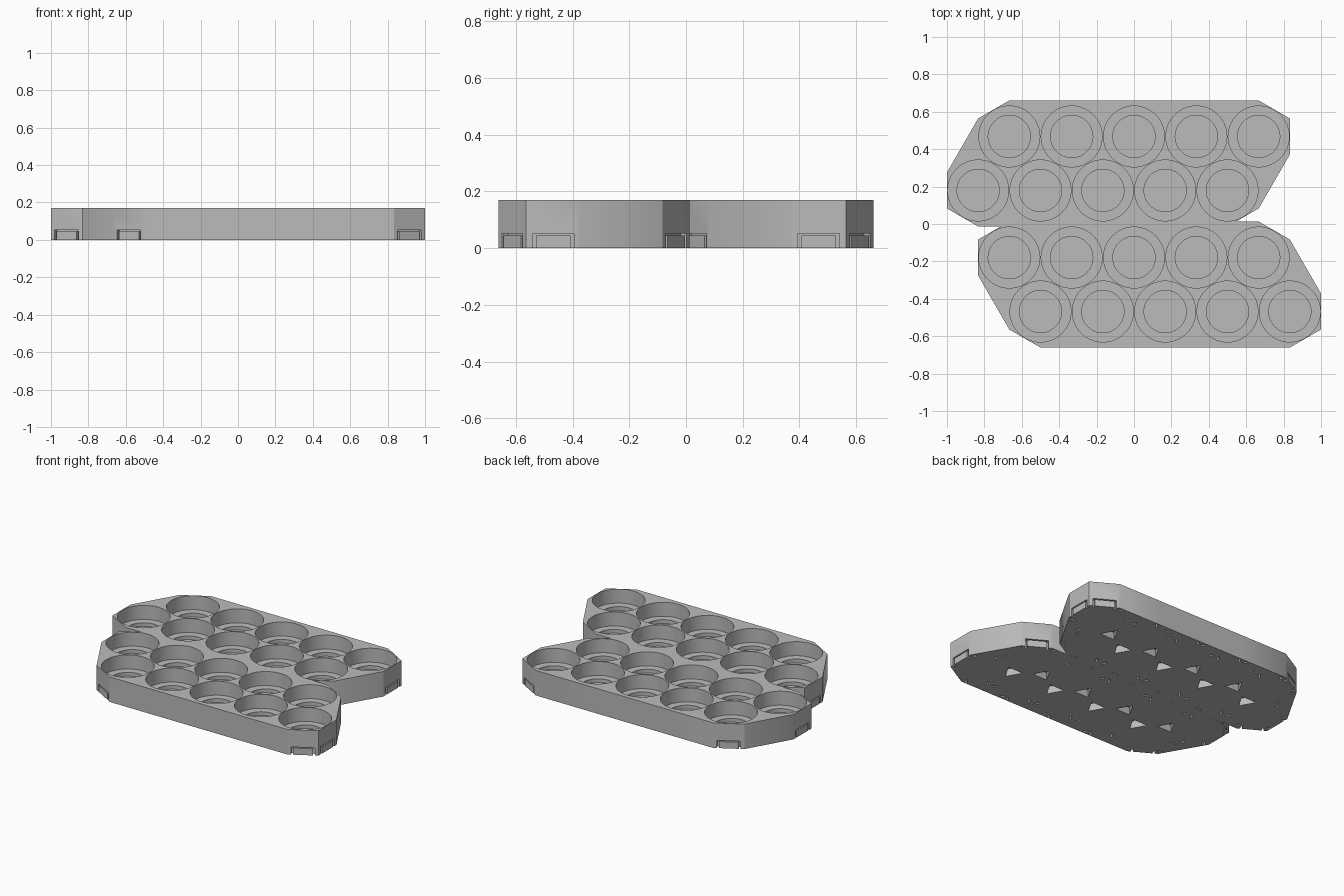
import bpy, bmesh
from math import sin, cos, pi, sqrt, radians
from mathutils import Vector, Matrix

if "Cube" in bpy.data.objects:
    bpy.data.objects.remove(bpy.data.objects["Cube"], do_unlink=True)

PITCH = 1 / 3                  # flat-to-flat width of one cell
APOTHEM = PITCH / 2
CORNER = PITCH / sqrt(3)
ROW = PITCH * sqrt(3) / 2
HEIGHT = 0.17

grey = bpy.data.materials.new("plain grey")
grey.use_nodes = True
grey.diffuse_color = (0.5, 0.5, 0.5, 1)
grey.node_tree.nodes["Principled BSDF"].inputs["Base Color"].default_value = (0.5, 0.5, 0.5, 1)


def ring(center, radius, z, count, turn=0.0):
    return [Vector((center.x + radius * cos(turn + 2 * pi * i / count),
                    center.y + radius * sin(turn + 2 * pi * i / count), z))
            for i in range(count)]


def loft(bm, rings):
    """Closed solid through a stack of matching rings."""
    loops = [[bm.verts.new(p) for p in r] for r in rings]
    n = len(loops[0])
    for a, b in zip(loops, loops[1:]):
        for i in range(n):
            j = (i + 1) % n
            bm.faces.new((a[i], a[j], b[j], b[i]))
    bm.faces.new(loops[0][::-1])
    bm.faces.new(loops[-1])


def make_object(name, bm):
    bmesh.ops.recalc_face_normals(bm, faces=bm.faces)
    mesh = bpy.data.meshes.new(name)
    bm.to_mesh(mesh)
    bm.free()
    mesh.materials.append(grey)
    obj = bpy.data.objects.new(name, mesh)
    bpy.context.collection.objects.link(obj)
    return obj


def slab(name, cells):
    """Joined hexagons as one outline, raised to full height."""
    bm = bmesh.new()
    for c in cells:
        bm.faces.new([bm.verts.new(p) for p in ring(c, CORNER, 0, 6, pi / 6)])
    bmesh.ops.remove_doubles(bm, verts=bm.verts, dist=0.001)
    bmesh.ops.dissolve_faces(bm, faces=bm.faces[:], use_verts=True)
    raised = bmesh.ops.extrude_face_region(bm, geom=bm.faces[:], use_keep_orig=True)
    tops = [v for v in raised["geom"] if isinstance(v, bmesh.types.BMVert)]
    bmesh.ops.translate(bm, verts=tops, vec=(0, 0, HEIGHT))
    return make_object(name, bm)


def add_pocket(bm, c):
    """Round stepped well."""
    steps = [(0.163, HEIGHT + 0.02), (0.163, 0.075), (0.113, 0.075), (0.113, 0.05)]
    loft(bm, [ring(c, r, z, 64) for r, z in steps])


def add_clip_slot(bm, c, angle):
    """Narrow arched slot around a clip tab in an outer wall."""
    w, t, top = 0.073, 0.012, 0.052
    half = [(w, -0.01), (w, top), (-w, top), (-w, -0.01),
            (t - w, -0.01), (t - w, top - 0.007), (w - t, top - 0.007), (w - t, -0.01)]
    spin = Matrix.Rotation(angle, 3, 'Z')
    loft(bm, [[spin @ Vector((d, s, z)) + c for s, z in half]
              for d in (APOTHEM - 0.025, APOTHEM + 0.01)])


def has_cell(cells, p):
    return any((p - c).length < 0.01 for c in cells)


def tray(name, cells):
    body = slab(name, cells)
    bm = bmesh.new()
    for c in cells:
        add_pocket(bm, c)
        for k in range(6):
            a = k * pi / 3
            step = Vector((cos(a), sin(a), 0)) * PITCH
            if not has_cell(cells, c + step):
                add_clip_slot(bm, c, a)
        # Triangular sockets under the points where three cells meet
        for a in (pi / 6, pi / 2):
            sides = [Vector((cos(a + s), sin(a + s), 0)) * PITCH for s in (-pi / 6, pi / 6)]
            if all(has_cell(cells, c + s) for s in sides):
                p = c + Vector((cos(a), sin(a), 0)) * CORNER
                loft(bm, [ring(p, 0.065, z, 3, a) for z in (-0.01, 0.05)])
    cutter = make_object(name + "_cutter", bm)
    cutter.hide_render = True

    cut = body.modifiers.new("cut", 'BOOLEAN')
    cut.operation = 'DIFFERENCE'
    cut.solver = 'EXACT'
    cut.object = cutter
    bpy.ops.object.select_all(action='DESELECT')
    body.select_set(True)
    bpy.context.view_layer.objects.active = body
    bpy.ops.object.modifier_apply(modifier=cut.name)
    bpy.data.objects.remove(cutter, do_unlink=True)
    bpy.ops.object.shade_smooth_by_angle(angle=radians(30))


def row(first_x, y):
    return [Vector((first_x + i * PITCH, y, 0)) for i in range(5)]


# Two interlocking trays, each with two staggered rows of cells
OUTER = 0.468
tray("back_tray", row(-2 * PITCH, OUTER) + row(-2.5 * PITCH, OUTER - ROW))
tray("front_tray", row(-2 * PITCH, ROW - OUTER) + row(-1.5 * PITCH, -OUTER))
